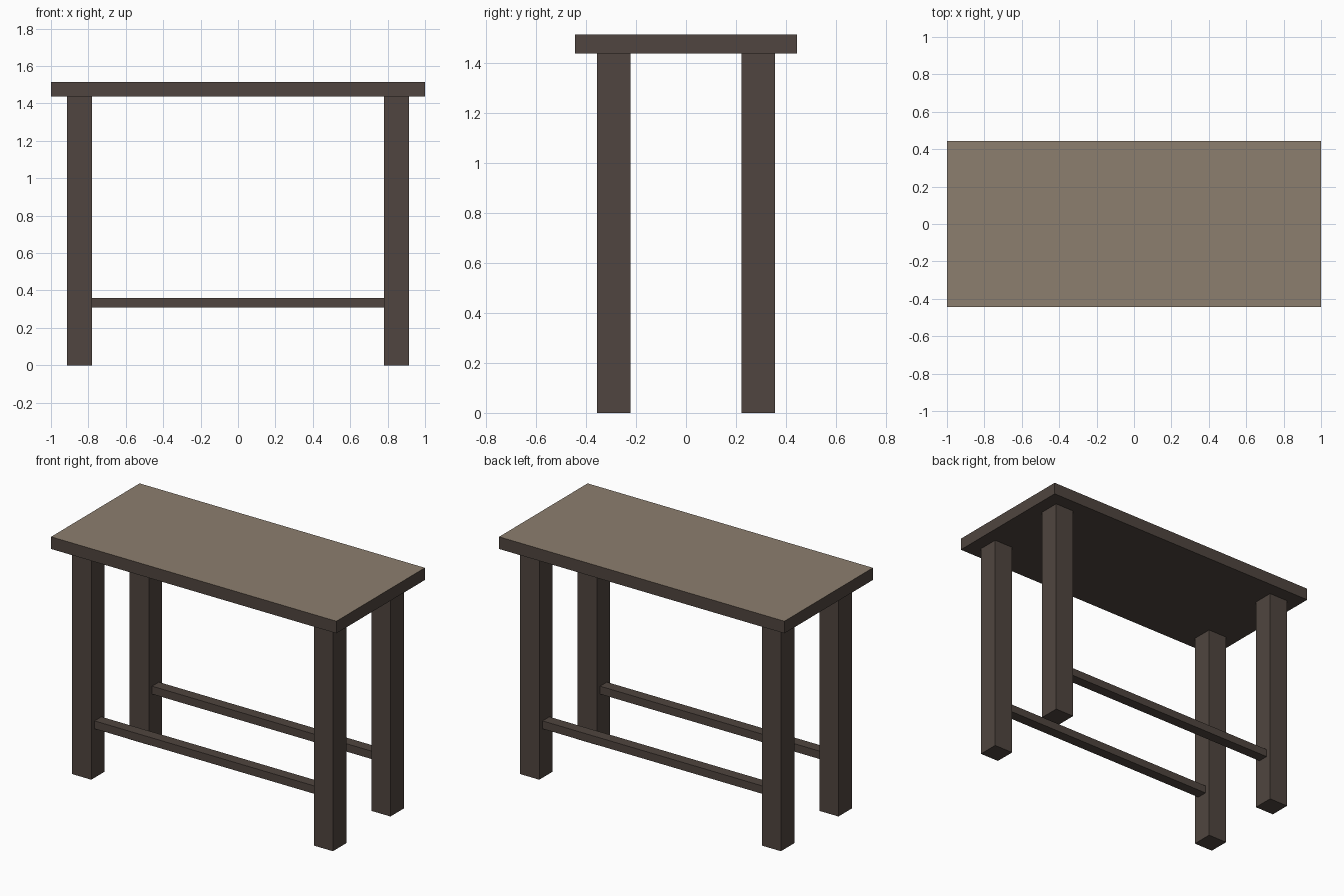
import bpy
import bmesh
from mathutils import Vector

if "Cube" in bpy.data.objects:
    bpy.data.objects.remove(bpy.data.objects["Cube"])


def make_material(name, rgb):
    mat = bpy.data.materials.new(name)
    mat.diffuse_color = (*rgb, 1.0)
    mat.use_nodes = True
    mat.node_tree.nodes["Principled BSDF"].inputs["Base Color"].default_value = mat.diffuse_color
    return mat


dark_wood = make_material("dark brown wood", (0.080, 0.060, 0.050))
light_wood = make_material("light taupe wood", (0.262, 0.209, 0.156))


def box(name, low, high, *materials):
    """Axis-aligned box from its low corner to its high corner."""
    low, high = Vector(low), Vector(high)
    bm = bmesh.new()
    bmesh.ops.create_cube(bm, size=1.0)
    for v in bm.verts:
        v.co = (low + high) / 2 + v.co * (high - low)
    mesh = bpy.data.meshes.new(name)
    bm.to_mesh(mesh)
    bm.free()
    for mat in materials:
        mesh.materials.append(mat)
    obj = bpy.data.objects.new(name, mesh)
    bpy.context.collection.objects.link(obj)
    return obj


# Table top: dark slab with a lighter upper surface
top = box("table_top", (-1, -0.443, 1.437), (1, 0.443, 1.514), dark_wood, light_wood)
for face in top.data.polygons:
    face.material_index = 1 if face.normal.z > 0.5 else 0

LEG_X, LEG_Y, HALF = 0.847, 0.288, 0.067
for y, side in ((-LEG_Y, "front"), (LEG_Y, "back")):
    # Square legs
    for x, end in ((-LEG_X, "left"), (LEG_X, "right")):
        box(f"{side}_{end}_leg", (x - HALF, y - HALF, 0), (x + HALF, y + HALF, 1.437), dark_wood)
    # Long stretcher between the legs
    reach = LEG_X - HALF
    box(f"{side}_stretcher", (-reach, y - 0.034, 0.31), (reach, y + 0.034, 0.36), dark_wood)
